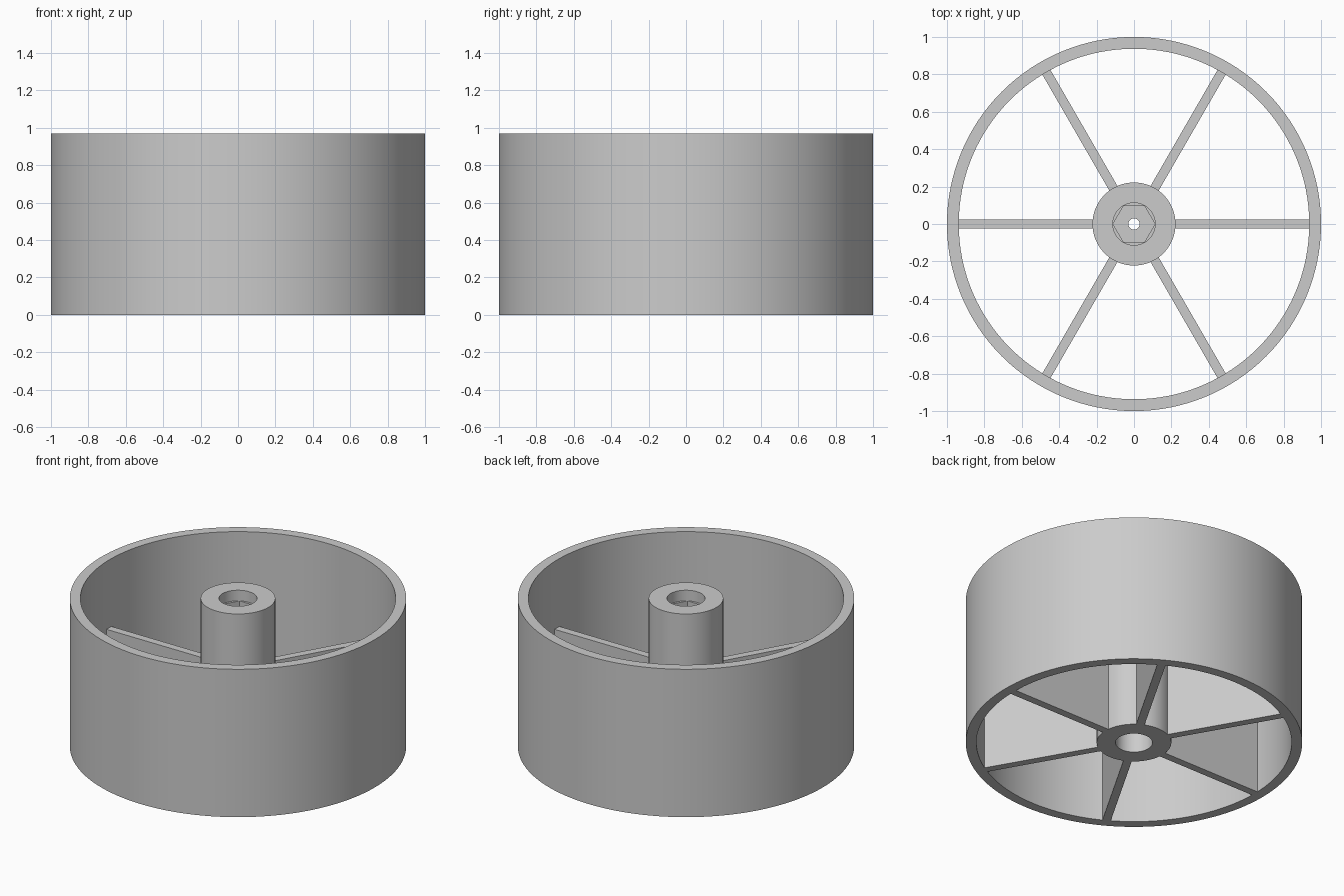
import bpy
import bmesh
import math

cube = bpy.data.objects.get("Cube")
if cube:
    bpy.data.objects.remove(cube, do_unlink=True)

HEIGHT = 0.97
RIM_INNER = 0.937
HUB_RADIUS = 0.222
BORE_RADIUS = 0.113
SPOKE_TOP = 0.525
SPOKE_WIDTH = 0.05

# Plain grey material
grey = bpy.data.materials.new("plain grey")
grey.use_nodes = True
colour = (0.6, 0.6, 0.6, 1)
grey.diffuse_color = colour
grey.node_tree.nodes["Principled BSDF"].inputs["Base Color"].default_value = colour


def finish(name, bm):
    bmesh.ops.recalc_face_normals(bm, faces=bm.faces)
    mesh = bpy.data.meshes.new(name)
    bm.to_mesh(mesh)
    bm.free()
    mesh.materials.append(grey)
    obj = bpy.data.objects.new(name, mesh)
    bpy.context.collection.objects.link(obj)
    return obj


def prism(name, radius, z0, z1, sides):
    """Upright prism with its first corner on +x."""
    bm = bmesh.new()
    angles = [2 * math.pi * i / sides for i in range(sides)]
    base = bm.faces.new([bm.verts.new((radius * math.cos(a), radius * math.sin(a), z0))
                         for a in angles])
    top = bmesh.ops.extrude_face_region(bm, geom=[base])["geom"]
    bmesh.ops.translate(bm, vec=(0, 0, z1 - z0),
                        verts=[v for v in top if isinstance(v, bmesh.types.BMVert)])
    return finish(name, bm)


def activate(obj):
    bpy.ops.object.select_all(action="DESELECT")
    obj.select_set(True)
    bpy.context.view_layer.objects.active = obj


def cut(obj, cutter):
    cutter.hide_render = True
    mod = obj.modifiers.new("cut", "BOOLEAN")
    mod.operation = "DIFFERENCE"
    mod.solver = "EXACT"
    mod.object = cutter
    activate(obj)
    bpy.ops.object.modifier_apply(modifier=mod.name)
    bpy.data.objects.remove(cutter, do_unlink=True)


def smooth(obj):
    activate(obj)
    bpy.ops.object.shade_smooth_by_angle(angle=math.radians(30))


# Outer rim: open drum
rim = prism("rim", 1, 0, HEIGHT, 128)
cut(rim, prism("rim_cutter", RIM_INNER, -0.1, HEIGHT + 0.1, 128))
smooth(rim)

# Hub: round recess over a hexagonal pocket, small through hole, round bore below
hub = prism("hub", HUB_RADIUS, 0, HEIGHT, 64)
cut(hub, prism("recess_cutter", BORE_RADIUS, HEIGHT - 0.07, HEIGHT + 0.1, 48))
cut(hub, prism("hex_cutter", BORE_RADIUS - 0.001, 0.6, HEIGHT - 0.05, 6))
cut(hub, prism("bore_cutter", BORE_RADIUS - 0.003, -0.1, 0.5, 48))
cut(hub, prism("hole_cutter", 0.03, 0.4, 0.7, 32))
smooth(hub)

# Six radial spokes
start, end = HUB_RADIUS - 0.004, RIM_INNER + 0.004
for i in range(6):
    bm = bmesh.new()
    bmesh.ops.create_cube(bm, size=1)
    bmesh.ops.scale(bm, vec=(end - start, SPOKE_WIDTH, SPOKE_TOP), verts=bm.verts)
    bmesh.ops.translate(bm, vec=((start + end) / 2, 0, SPOKE_TOP / 2), verts=bm.verts)
    spoke = finish(f"spoke_{i + 1}", bm)
    spoke.rotation_euler.z = i * math.pi / 3
